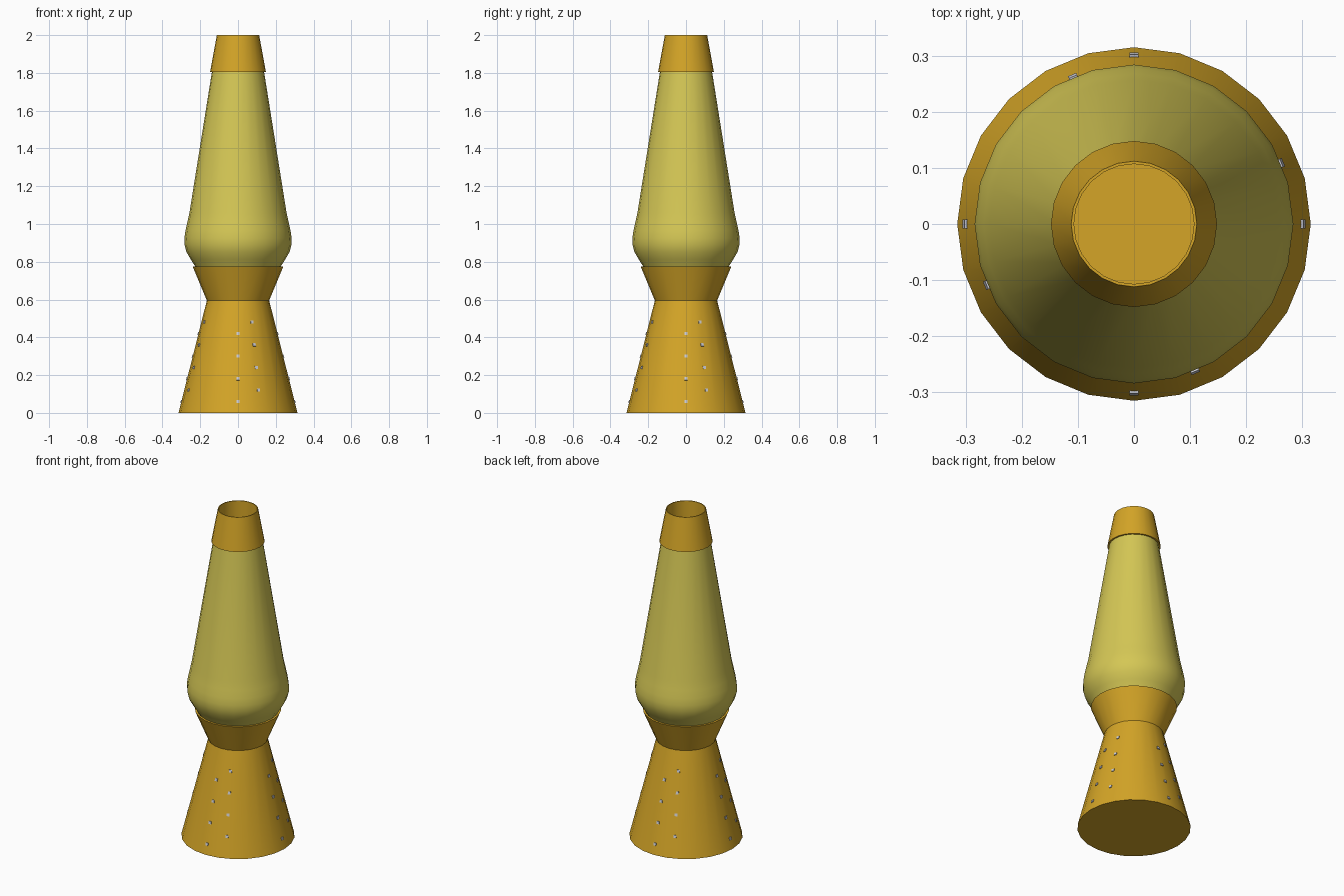
import bpy, bmesh, math
from mathutils import Matrix, Vector

cube = bpy.data.objects.get("Cube")
if cube:
    bpy.data.objects.remove(cube, do_unlink=True)

SIDES = 24


def material(name, rgb, roughness=0.5):
    m = bpy.data.materials.new(name)
    m.use_nodes = True
    m.diffuse_color = (*rgb, 1)
    shader = m.node_tree.nodes["Principled BSDF"]
    shader.inputs["Base Color"].default_value = (*rgb, 1)
    shader.inputs["Roughness"].default_value = roughness
    return m


gold = material("gold metal", (0.66, 0.376, 0.020))
glass = material("yellow glass", (0.66, 0.57, 0.09))
silver = material("silver stud", (0.60, 0.60, 0.65))


def finish(name, bm, mat, smooth=True):
    bmesh.ops.recalc_face_normals(bm, faces=bm.faces)
    mesh = bpy.data.meshes.new(name)
    bm.to_mesh(mesh)
    bm.free()
    mesh.materials.append(mat)
    ob = bpy.data.objects.new(name, mesh)
    bpy.context.collection.objects.link(ob)
    if smooth:
        bpy.ops.object.select_all(action='DESELECT')
        ob.select_set(True)
        bpy.context.view_layer.objects.active = ob
        bpy.ops.object.shade_smooth_by_angle(angle=math.radians(30))
    return ob


def lathe(name, profile, mat):
    """Turn a list of (radius, z) points around the z axis."""
    bm = bmesh.new()
    verts = [bm.verts.new((r, 0, z)) for r, z in profile]
    edges = [bm.edges.new(pair) for pair in zip(verts, verts[1:])]
    bmesh.ops.spin(bm, geom=verts + edges, cent=(0, 0, 0), axis=(0, 0, 1),
                   angle=math.tau, steps=SIDES, use_duplicate=False)
    bmesh.ops.remove_doubles(bm, verts=bm.verts, dist=1e-4)
    return finish(name, bm, mat)


# Conical foot
FOOT_R, WAIST_R, WAIST_Z = 0.315, 0.165, 0.595
lathe("base", [(0, 0), (FOOT_R, 0), (WAIST_R, WAIST_Z), (0, WAIST_Z)], gold)

# Flared cup that holds the bottle
lathe("cup", [(0, WAIST_Z), (WAIST_R, WAIST_Z), (0.240, 0.775),
              (0.228, 0.775), (0.158, 0.605), (0, 0.605)], gold)

# Bottle with a rounded shoulder and a long taper
lathe("glass_bottle", [(0, 0.62), (0.155, 0.62), (0.226, 0.775), (0.250, 0.812),
                       (0.273, 0.852), (0.283, 0.890), (0.284, 0.925),
                       (0.278, 0.965), (0.268, 1.01), (0.257, 1.06),
                       (0.138, 1.806), (0, 1.806)], glass)

# Hollow cap, open at the top
lathe("cap", [(0, 1.804), (0.148, 1.804), (0.112, 2.0), (0.107, 2.0),
              (0.107, 1.82), (0, 1.82)], gold)

# Studs on the foot: columns every quarter turn, two staggered sets
bm = bmesh.new()
slope = math.atan2(FOOT_R - WAIST_R, WAIST_Z)
for quarter in range(4):
    for offset, first_z in ((0, 0.06), (22.5, 0.12)):
        angle = math.radians(90 * quarter + offset)
        # Facet centres lie slightly inside the corner radius
        flat = math.cos(math.pi / SIDES) if offset else 1
        for row in range(4):
            z = first_z + 0.12 * row
            r = (FOOT_R + (WAIST_R - FOOT_R) * z / WAIST_Z) * flat
            place = (Matrix.Rotation(angle, 4, 'Z')
                     @ Matrix.Translation(Vector((r, 0, z)))
                     @ Matrix.Rotation(-slope, 4, 'Y')
                     @ Matrix.Diagonal((0.008, 0.016, 0.016, 1)))
            bmesh.ops.create_cube(bm, size=1, matrix=place)
finish("base_studs", bm, silver, smooth=False)
